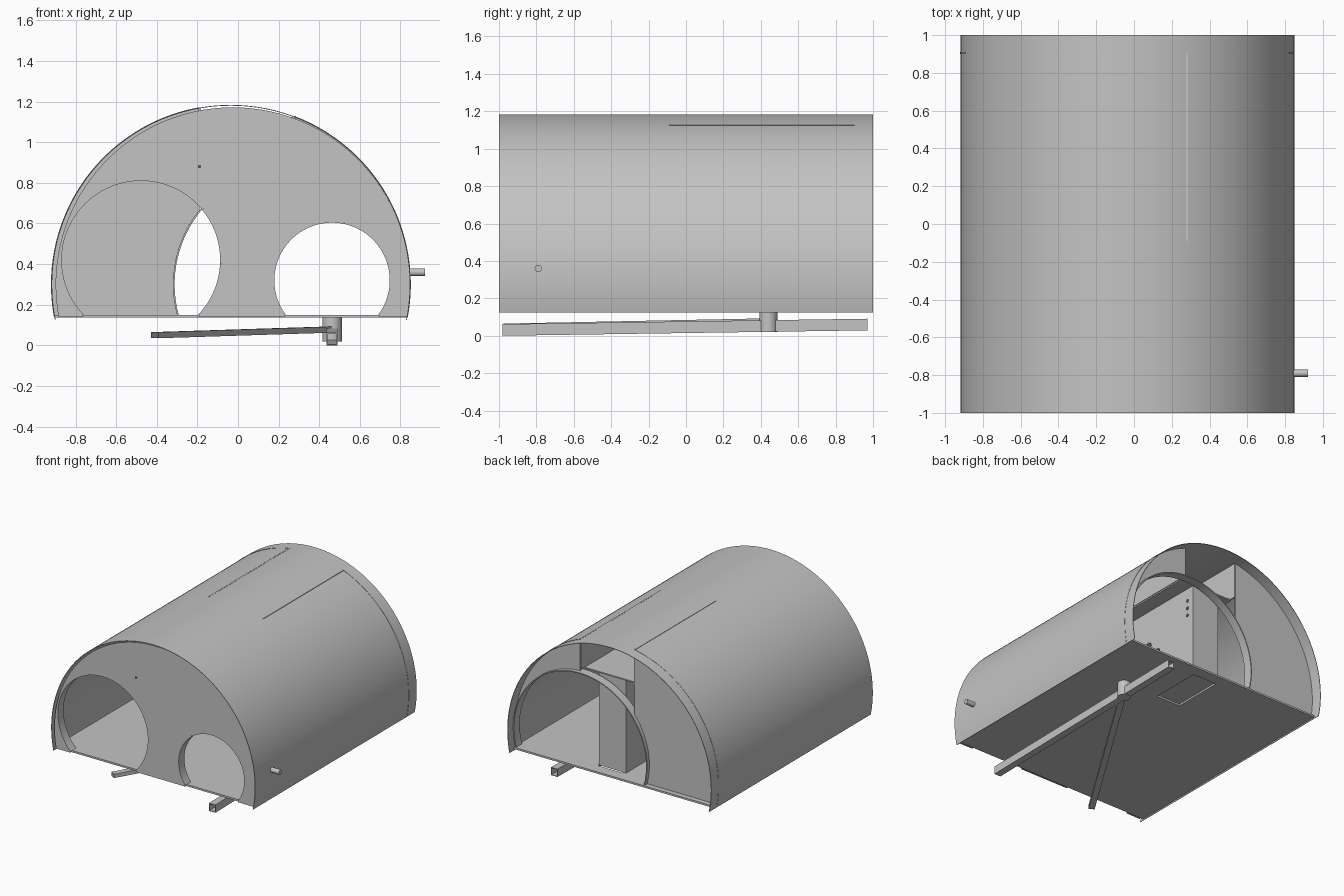
import bpy, bmesh
from math import sin, cos, acos, asin, pi, sqrt
from mathutils import Vector

cube = bpy.data.objects.get("Cube")
if cube:
    bpy.data.objects.remove(cube)


def material(name, value):
    m = bpy.data.materials.new(name)
    m.use_nodes = True
    colour = (value, value, value, 1)
    m.diffuse_color = colour
    m.node_tree.nodes["Principled BSDF"].inputs["Base Color"].default_value = colour
    return m


GREY = material("plain grey", 0.55)
DARK = material("dark hole grey", 0.08)

CX, CZ, R = -0.035, 0.30, 0.884      # shell circle
FLOOR = 0.15


def finish(name, bm, mat=GREY, smooth=False):
    bmesh.ops.recalc_face_normals(bm, faces=bm.faces)
    mesh = bpy.data.meshes.new(name)
    bm.to_mesh(mesh)
    bm.free()
    mesh.materials.append(mat)
    ob = bpy.data.objects.new(name, mesh)
    bpy.context.collection.objects.link(ob)
    if smooth:
        bpy.ops.object.select_all(action='DESELECT')
        ob.select_set(True)
        bpy.context.view_layer.objects.active = ob
        bpy.ops.object.shade_smooth_by_angle(angle=0.6)
    return ob


def arc(cx, cz, r, a0, a1, n=64):
    return [(cx + r * cos(a0 + (a1 - a0) * i / n), cz + r * sin(a0 + (a1 - a0) * i / n))
            for i in range(n + 1)]


def arch(cx, cz, r, base, n=64):
    """Arc over the top from the right foot to the left foot at height base."""
    a = asin((base - cz) / r)
    return arc(cx, cz, r, a, pi - a, n)


def prism(name, points, y0, y1, smooth=False):
    bm = bmesh.new()
    face = bm.faces.new([bm.verts.new((x, y0, z)) for x, z in points])
    new = bmesh.ops.extrude_face_region(bm, geom=[face])["geom"]
    bmesh.ops.translate(bm, vec=(0, y1 - y0, 0),
                        verts=[v for v in new if isinstance(v, bmesh.types.BMVert)])
    return finish(name, bm, GREY, smooth)


def strip(name, cx, cz, r, base, y0, y1, thick):
    """Thin arched sheet."""
    outer = arch(cx, cz, r, base, 96)
    inner = arch(cx, cz, r - thick, base, 96)
    return prism(name, outer + inner[::-1], y0, y1, True)


def box(name, x0, x1, y0, y1, z0, z1):
    return prism(name, [(x0, z0), (x1, z0), (x1, z1), (x0, z1)], y0, y1)


def cylinder(name, start, end, r, mat=GREY, sides=32):
    a, b = Vector(start), Vector(end)
    bm = bmesh.new()
    bmesh.ops.create_cone(bm, cap_ends=True, segments=sides, radius1=r, radius2=r,
                          depth=(b - a).length)
    bm.transform((b - a).to_track_quat('Z', 'Y').to_matrix().to_4x4())
    bmesh.ops.translate(bm, verts=bm.verts, vec=(a + b) / 2)
    return finish(name, bm, mat, True)


def square_tube(name, start, end, w, h, wall):
    """Hollow rectangular bar between two points."""
    a, b = Vector(start), Vector(end)
    side = (b - a).cross(Vector((0, 0, 1))).normalized()
    up = Vector((0, 0, 1))
    bm = bmesh.new()
    loops = []
    for p in (a, b):
        for t in (0, wall):
            loops.append([bm.verts.new(p + side * sx * (w / 2 - t) + up * sz * (h / 2 - t))
                          for sx, sz in ((-1, -1), (1, -1), (1, 1), (-1, 1))])
    for p, q in ((0, 2), (1, 3), (0, 1), (2, 3)):
        for i in range(4):
            j = (i + 1) % 4
            bm.faces.new((loops[p][i], loops[p][j], loops[q][j], loops[q][i]))
    return finish(name, bm)


# Curved outer shell
strip("shell", CX, CZ, R, 0.124, -1, 1, 0.004)

# Front wall with two round openings
BIG = (-0.478, 0.42, 0.396)
SMALL = (0.463, 0.32, 0.29)
front = arch(-0.026, CZ, 0.872, 0.14)
for opening in (BIG, SMALL):
    front += arch(*opening, 0.141)[::-1]
prism("front_wall", front, -0.99, -0.98)
strip("large_opening_lining", *BIG, FLOOR, -0.99, -0.92, 0.006)
strip("small_opening_lining", *SMALL, FLOOR, -0.99, -0.92, 0.006)
cylinder("front_wall_hole", (-0.19, -0.993, 0.88), (-0.19, -0.989, 0.88), 0.008, DARK)

# Rear wall: two pieces beside the roof notch, around one wide opening
REAR = (0.26, 0.30, 0.58)
NOTCH_L, NOTCH_R = -0.19, 0.28
WALL_R = R + 0.002
low = asin((0.14 - CZ) / WALL_R)
low_in = asin((0.14 - REAR[1]) / REAR[2])


def angle_at(x, cx, r):
    return acos((x - cx) / r)


prism("rear_wall_left",
      arc(CX, CZ, WALL_R, low, angle_at(NOTCH_R, CX, WALL_R))
      + arc(*REAR, angle_at(NOTCH_R, REAR[0], REAR[2]), low_in), 0.9, 0.91)
prism("rear_wall_right",
      arc(CX, CZ, WALL_R, angle_at(NOTCH_L, CX, WALL_R), pi - low)
      + arc(*REAR, pi - low_in, angle_at(NOTCH_L, REAR[0], REAR[2])), 0.9, 0.91)
strip("rear_opening_lining", *REAR, FLOOR, 0.87, 0.94, 0.008)

# Floor plates around the hatch below the column
H0, H1, HY0, HY1 = -0.05, 0.16, 0.45, 0.86
for name, x0, x1, y0, y1 in (("floor_front", -0.9, 0.83, -0.97, HY0),
                             ("floor_rear", -0.9, 0.83, HY1, 0.95),
                             ("floor_right", -0.9, H0, HY0, HY1),
                             ("floor_left", H1, 0.83, HY0, HY1)):
    box(name, x0, x1, y0, y1, FLOOR - 0.014, FLOOR)

# Roof trough under the notch
for name, x in (("trough_right_side", NOTCH_L), ("trough_left_side", NOTCH_R)):
    top = CZ + sqrt(WALL_R ** 2 - (x - CX) ** 2)
    box(name, x - 0.005, x + 0.005, -0.09, 0.905, 0.89, top)
box("trough_base", NOTCH_L, NOTCH_R, -0.09, 0.86, 0.88, 0.89)
box("trough_front", NOTCH_L, NOTCH_R, -0.095, -0.085, 0.88, 1.125)
cylinder("trough_vent", (0.12, -0.085, 1.01), (0.12, -0.079, 1.01), 0.06, DARK)

# Column, lower cabinet and perforated panel
box("column", -0.075, 0.15, 0.68, 0.85, FLOOR, 0.88)
box("lower_cabinet", -0.075, 0.15, 0.42, 0.68, FLOOR, 0.42)
box("perforated_panel", 0.15, 0.16, 0.1, 0.85, FLOOR, 0.88)
for i in range(3):
    for y, z, r in ((0.25 + 0.1 * i, 0.5 + 0.09 * (i % 2), 0.035),
                    (0.79, 0.66 + 0.06 * i, 0.013)):
        cylinder("panel_hole", (0.159, y, z), (0.163, y, z), r, DARK, 20)

# Underside bars and their pivot post
cylinder("pivot_post", (0.463, 0.44, 0.02), (0.463, 0.44, FLOOR - 0.01), 0.048)
square_tube("long_bar", (0.463, -0.98, 0.031), (0.463, 0.97, 0.06), 0.055, 0.062, 0.005)
square_tube("diagonal_bar", (0.463, 0.44, 0.078), (-0.41, -0.965, 0.05), 0.045, 0.03, 0.004)

# Side spigot
cylinder("side_spigot", (0.83, -0.79, 0.36), (0.92, -0.79, 0.36), 0.019)
